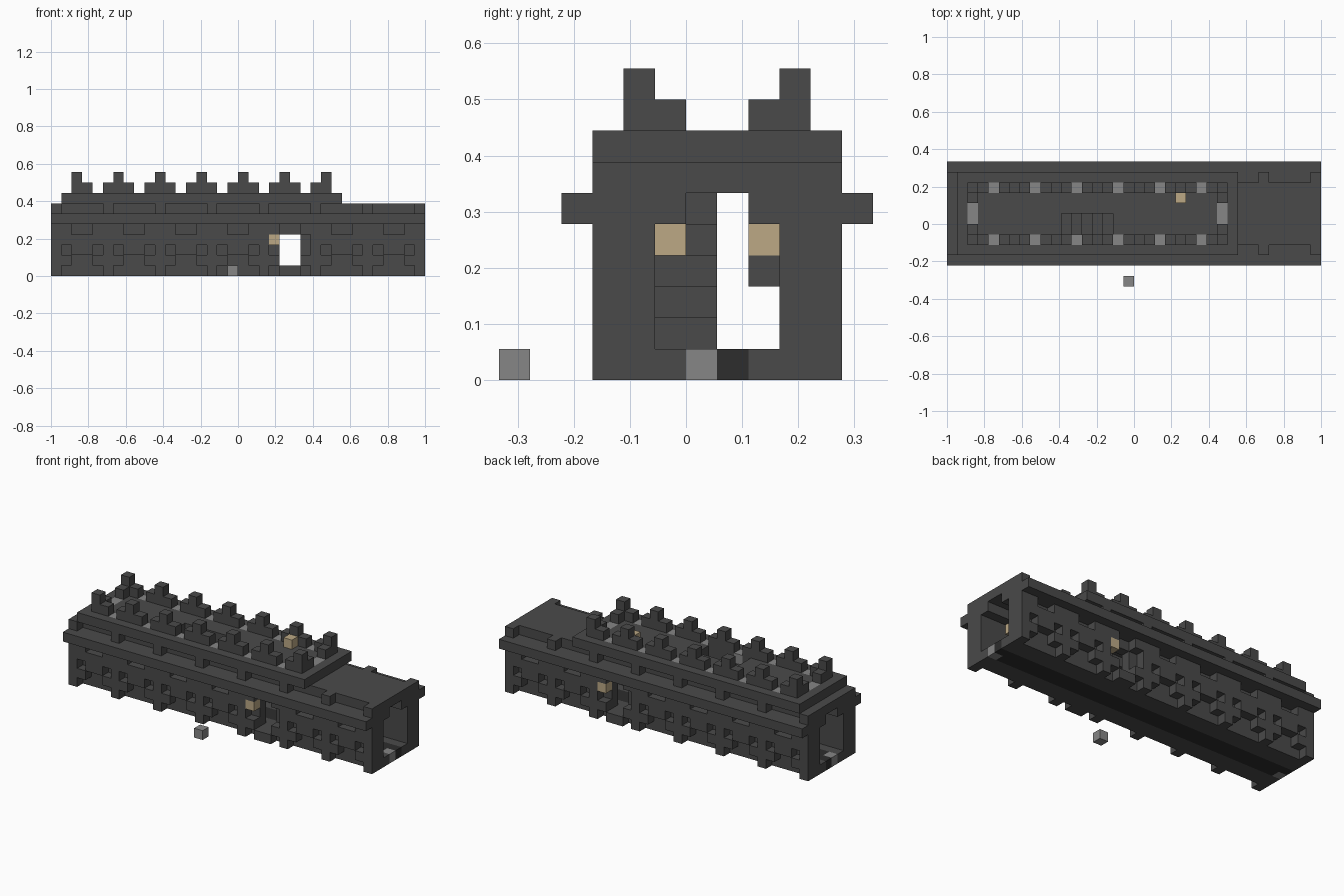
import bpy
import bmesh
from mathutils import Vector

if "Cube" in bpy.data.objects:
    bpy.data.objects.remove(bpy.data.objects["Cube"], do_unlink=True)

UNIT = 1 / 18
ORIGIN = Vector((-18, 0, 0))


def make_material(name, color):
    mat = bpy.data.materials.new(name)
    mat.use_nodes = True
    mat.diffuse_color = (*color, 1)
    mat.node_tree.nodes["Principled BSDF"].inputs["Base Color"].default_value = (*color, 1)
    return mat


STONE = make_material("dark stone", (0.068, 0.068, 0.068))
GREY = make_material("light grey stone", (0.238, 0.238, 0.238))
BLACK = make_material("black stone", (0.026, 0.026, 0.026))
TAN = make_material("tan lantern", (0.503, 0.397, 0.235))

owner = {}       # grid cell -> part name
materials = {}   # part name -> material


def box(xs, ys, zs):
    """Cells of a box; each range includes both ends."""
    return [(i, j, k) for i in range(xs[0], xs[1] + 1)
            for j in range(ys[0], ys[1] + 1)
            for k in range(zs[0], zs[1] + 1)]


def mirrored(cells):
    """Cells plus their copies on the other long side."""
    return cells + [(i, 1 - j, k) for i, j, k in cells]


def add(part, cells, mat=STONE):
    materials[part] = mat
    owner.update((c, part) for c in cells)


def carve(cells):
    for c in cells:
        owner.pop(c, None)


# Hall: floor, walls, corbelled vault with ledge, roof slabs
add("floor", box((0, 35), (-2, 3), (0, 0)))
add("walls", mirrored(box((0, 35), (-2, -2), (1, 4))))
add("ledge", mirrored(box((0, 35), (-4, -1), (5, 5))))
add("roof", box((0, 35), (-2, 3), (6, 6)))
add("terrace", box((1, 27), (-3, 4), (7, 7)))

# Floor path with light end stones
add("path", box((0, 35), (0, 1), (0, 0)), BLACK)
add("path_ends", [(0, 0, 0), (35, 0, 0)], GREY)

# Outer relief: pillars every five cells with panels and niches between
relief = []
for i in range(36):
    step = i % 5
    if step == 0:
        heights = (0, 1, 2, 3, 4, 6)
    elif step in (1, 4):
        heights = (1, 3, 4)
    else:
        heights = (2, 3)
    relief += [(i, -3, k) for k in heights]
add("pillars", mirrored(relief))

# Side doorways with doorsteps
carve(mirrored(box((22, 23), (-3, -2), (1, 3))))
carve([(24, -3, 3), (21, 4, 3)])
add("doorsteps", mirrored(box((22, 23), (-3, -3), (0, 0))))

# Stairwell and stairs up to the terrace
carve(box((11, 15), (-1, 0), (5, 7)))
for i in range(11, 17):
    add("stairs", box((i, i), (-1, 0), (1, 17 - i)))

# Battlements around the terrace, with light stones in the gaps
merlons, peaks, gaps = [], [], []
for i in range(2, 27):
    if i % 4 == 0:
        gaps.append((i, -2, 7))
    else:
        merlons.append((i, -2, 8))
    if i % 4 == 2:
        peaks.append((i, -2, 9))
for i in (2, 26):
    merlons.append((i, -1, 8))
    gaps.append((i, 0, 7))
add("merlons", mirrored(merlons))
add("merlon_peaks", mirrored(peaks))
add("gap_stones", mirrored(gaps), GREY)

# Lanterns outside, inside and on the terrace, and a loose stone
add("lantern_bracket", [(5, 2, 3)])
add("lanterns", [(21, -3, 3), (24, 4, 3), (22, 2, 8), (32, -1, 4), (5, 2, 4)], TAN)
add("loose_stone", [(17, -6, 0)], GREY)


def build(part):
    """Make one object from the exposed sides of a part's cells."""
    bm = bmesh.new()
    verts = {}

    def vert(p):
        key = tuple(p)
        if key not in verts:
            verts[key] = bm.verts.new((Vector(p) + ORIGIN) * UNIT)
        return verts[key]

    for cell in [c for c, name in owner.items() if name == part]:
        for axis in range(3):
            u, v = (axis + 1) % 3, (axis + 2) % 3
            for side in (0, 1):
                near = list(cell)
                near[axis] += 2 * side - 1
                if tuple(near) in owner:
                    continue
                ring = []
                for a, b in ((0, 0), (1, 0), (1, 1), (0, 1)):
                    p = list(cell)
                    p[axis] += side
                    p[u] += a
                    p[v] += b
                    ring.append(vert(p))
                bm.faces.new(ring if side else ring[::-1])
    bmesh.ops.dissolve_limit(bm, angle_limit=0.01, verts=bm.verts, edges=bm.edges)
    mesh = bpy.data.meshes.new(part)
    bm.to_mesh(mesh)
    bm.free()
    mesh.materials.append(materials[part])
    bpy.context.collection.objects.link(bpy.data.objects.new(part, mesh))


for part in materials:
    build(part)
